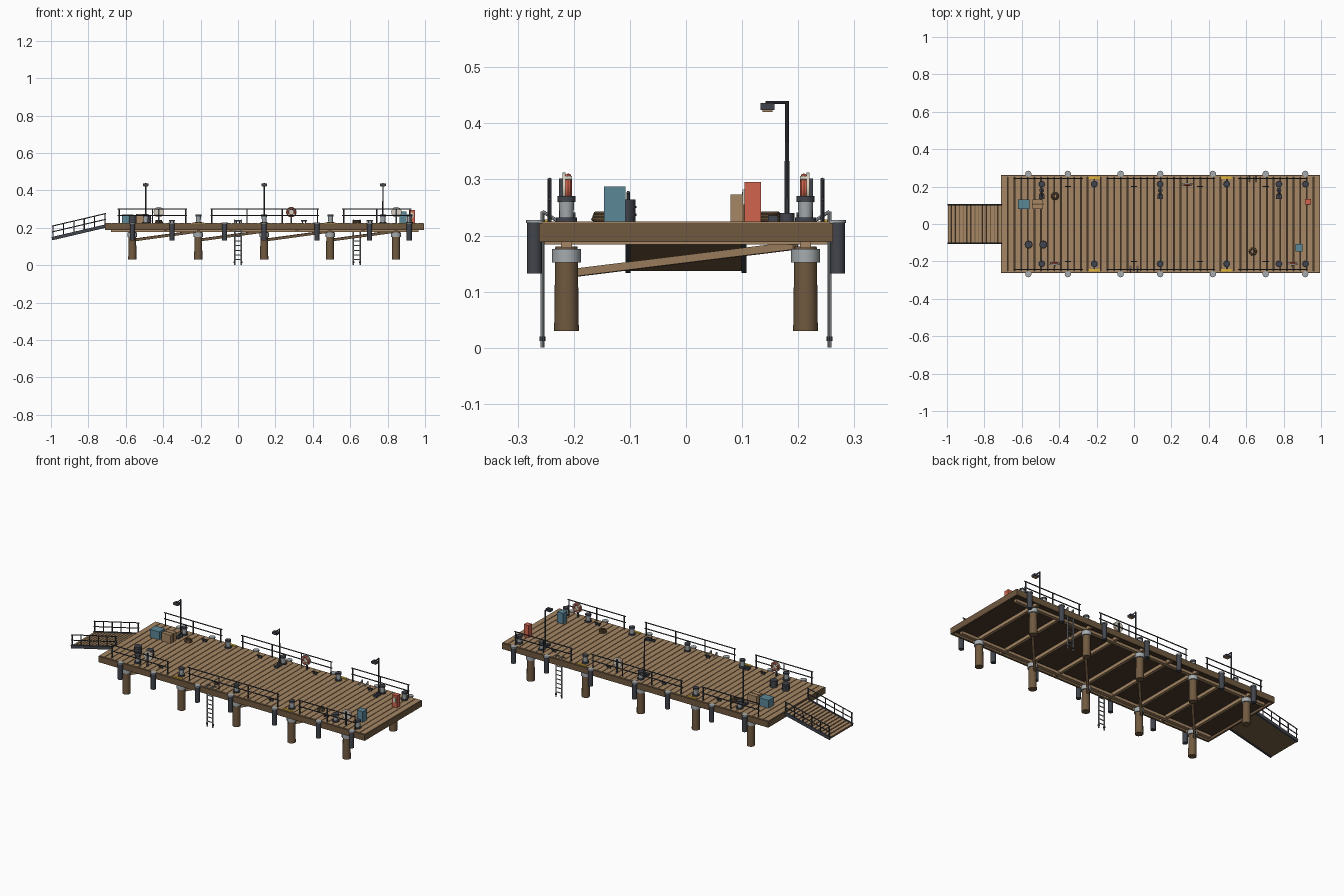
import bpy, bmesh, math
from mathutils import Vector, Matrix

if "Cube" in bpy.data.objects:
    bpy.data.objects.remove(bpy.data.objects["Cube"], do_unlink=True)


def colour(name, r, g, b):
    rgba = [(c / 255) ** 2.2 for c in (r, g, b)] + [1]
    m = bpy.data.materials.new(name)
    m.use_nodes = True
    m.diffuse_color = rgba
    m.node_tree.nodes["Principled BSDF"].inputs["Base Color"].default_value = rgba
    return m


PLANK = colour("plank tan", 164, 133, 100)
BEAM = colour("beam brown", 112, 90, 66)
UNDER = colour("shadow brown", 78, 62, 46)
STEEL = colour("dark steel", 68, 71, 78)
GALV = colour("galvanised grey", 164, 170, 173)
BLUE = colour("locker blue", 92, 134, 150)
RED = colour("safety red", 208, 100, 80)
YELLOW = colour("edge yellow", 222, 178, 58)
CREAM = colour("board cream", 214, 206, 190)


class Part:
    """One object collecting repeated primitives of a single colour."""

    def __init__(self, name, mat):
        self.name, self.mat, self.bm = name, mat, bmesh.new()

    def box(self, c, s, rot=None):
        m = Matrix.Translation(c) @ (rot or Matrix()) @ Matrix.Diagonal((*s, 1))
        bmesh.ops.create_cube(self.bm, size=1, matrix=m)
        return self

    def rod(self, a, b, r, n=8, r2=None):
        a, b = Vector(a), Vector(b)
        d = b - a
        m = Matrix.Translation((a + b) / 2) @ d.to_track_quat("Z", "Y").to_matrix().to_4x4()
        bmesh.ops.create_cone(self.bm, cap_ends=True, segments=n, radius1=r,
                              radius2=r if r2 is None else r2, depth=d.length, matrix=m)
        return self

    def post(self, x, y, z0, z1, r, n=12, r2=None):
        return self.rod((x, y, z0), (x, y, z1), r, n, r2)

    def beam(self, a, b, w, h):
        a, b = Vector(a), Vector(b)
        d = b - a
        rot = d.to_track_quat("X", "Z").to_matrix().to_4x4()
        return self.box((a + b) / 2, (d.length, w, h), rot)

    def ring(self, c, R, r, rot=Matrix(), n=20, k=8):
        grid = []
        for i in range(n):
            u = math.tau * i / n
            row = []
            for j in range(k):
                v = math.tau * j / k
                q = R + r * math.cos(v)
                p = Vector((q * math.cos(u), q * math.sin(u), r * math.sin(v)))
                row.append(self.bm.verts.new(Vector(c) + rot @ p))
            grid.append(row)
        for i in range(n):
            for j in range(k):
                a, b = grid[i], grid[(i + 1) % n]
                self.bm.faces.new((a[j], b[j], b[(j + 1) % k], a[(j + 1) % k]))
        return self

    def done(self):
        me = bpy.data.meshes.new(self.name)
        bmesh.ops.recalc_face_normals(self.bm, faces=self.bm.faces)
        self.bm.to_mesh(me)
        self.bm.free()
        me.materials.append(self.mat)
        ob = bpy.data.objects.new(self.name, me)
        bpy.context.collection.objects.link(ob)
        bpy.ops.object.select_all(action="DESELECT")
        ob.select_set(True)
        bpy.context.view_layer.objects.active = ob
        bpy.ops.object.shade_smooth_by_angle(angle=math.radians(35))


X0, X1, MID, TOP = -0.71, 0.995, 0.1425, 0.225
LEN = X1 - X0
SIDES = (-1, 1)
PILES = [-0.565 + 0.3525 * i for i in range(5)]

# Deck: planks over a dark base, with edge beams
deck = Part("deck_planks", PLANK)
count = 48
for i in range(count):
    deck.box((X0 + (i + 0.5) * LEN / count, 0, 0.22), (LEN / count - 0.004, 0.514, 0.01))
deck.done()
Part("deck_base", UNDER).box((MID, 0, 0.209), (LEN - 0.02, 0.5, 0.014)).done()
fascia = Part("edge_beams", BEAM)
for s in SIDES:
    fascia.box((MID, s * 0.257, 0.205), (LEN, 0.01, 0.034))
    fascia.box((MID + s * (LEN / 2 - 0.005), 0, 0.205), (0.01, 0.52, 0.034))
fascia.done()

# Joists, bearers and diagonal braces
frame = Part("under_frame", PLANK)
for i in range(9):
    frame.box((PILES[0] + i * 0.17625, 0, 0.193), (0.016, 0.504, 0.018))
for s in SIDES:
    frame.box((MID, s * 0.213, 0.186), (LEN - 0.06, 0.02, 0.016))
for a, b in zip(PILES, PILES[1:]):
    frame.beam((a, -0.195, 0.134), (b, 0.195, 0.182), 0.014, 0.014)
frame.done()

# Piles with collars
piles, collars = Part("piles", BEAM), Part("pile_collars", GALV)
for x in PILES:
    for s in SIDES:
        piles.post(x, s * 0.213, 0.03, 0.18, 0.022, 12, 0.02)
        collars.post(x, s * 0.213, 0.152, 0.176, 0.026)
piles.done()
collars.done()

# Fender posts with pale caps
fenders, caps = Part("fenders", STEEL), Part("fender_caps", GALV)
for k in (0, 3, 7, 10, 14, 18, 21):
    for s in SIDES:
        x = PILES[0] + k * 0.0705
        fenders.post(x, s * 0.27, 0.132, 0.224, 0.0135)
        caps.post(x, s * 0.268, 0.222, 0.228, 0.017)
fenders.done()
caps.done()

# Side railings, open at the boarding points
rails, boarding = Part("railings", STEEL), Part("boarding_edges", YELLOW)
for s in SIDES:
    y = s * 0.243
    for a, b, n in ((-0.635, -0.28, 2), (-0.14, 0.425, 3), (0.565, 0.92, 2)):
        for i in range(n + 1):
            rails.post(a + (b - a) * i / n, y, 0.22, 0.302, 0.0035, 8)
        for z in (0.265, 0.3):
            rails.rod((a - 0.008, y, z), (b + 0.008, y, z), 0.003)
    for x in (PILES[1], PILES[3]):
        boarding.box((x, s * 0.248, 0.2265), (0.06, 0.014, 0.004))
rails.done()
boarding.done()

# Mooring bollards and cleats
bollards, heads = Part("bollards", GALV), Part("bollard_heads", STEEL)
cleats = Part("cleats", STEEL)
for s in SIDES:
    for x in (-0.493, -0.212, 0.14, 0.495, 0.775, 0.917):
        heads.post(x, s * 0.213, 0.224, 0.232, 0.019)
        bollards.post(x, s * 0.213, 0.23, 0.262, 0.012, 12, 0.014)
        heads.post(x, s * 0.213, 0.26, 0.27, 0.016)
    for x in (-0.353, 0.0, 0.353, 0.705):
        cleats.box((x, s * 0.2, 0.238), (0.034, 0.007, 0.006))
        for d in SIDES:
            cleats.box((x + d * 0.008, s * 0.2, 0.23), (0.006, 0.007, 0.014))
for p in (bollards, heads, cleats):
    p.done()

# Lamp posts
lamps, lenses = Part("lamp_posts", STEEL), Part("lamp_lenses", PLANK)
for x in (-0.493, 0.14, 0.775):
    lamps.post(x, 0.18, 0.224, 0.24, 0.013)
    lamps.post(x, 0.18, 0.23, 0.44, 0.0045, 10, 0.0035)
    lamps.rod((x, 0.18, 0.437), (x, 0.142, 0.437), 0.003)
    lamps.box((x, 0.145, 0.43), (0.03, 0.025, 0.012))
    lamps.box((x, 0.155, 0.23), (0.022, 0.018, 0.012))
    lenses.box((x, 0.145, 0.4225), (0.024, 0.018, 0.004))
lamps.done()
lenses.done()

# Life rings on round boards, facing inwards
rings, bands = Part("life_rings", RED), Part("life_ring_bands", CREAM)
boards, stands = Part("life_ring_boards", CREAM), Part("life_ring_stands", STEEL)
upright = Matrix.Rotation(math.pi / 2, 4, "X")
for x, s in ((-0.423, -1), (0.285, 1), (0.847, -1)):
    y = s * 0.21
    rings.ring((x, y, 0.284), 0.02, 0.0065, upright)
    boards.rod((x, y + s * 0.005, 0.284), (x, y + s * 0.01, 0.284), 0.028, 20)
    stands.box((x, y + s * 0.013, 0.262), (0.008, 0.006, 0.08))
    for k in range(4):
        turn = Matrix.Rotation(math.pi / 4 + k * math.pi / 2, 4, "Y")
        c = Vector((x, y, 0.284)) + turn @ Vector((0.02, 0, 0))
        bands.box(c, (0.0145, 0.0145, 0.007), turn)
for p in (rings, bands, boards, stands):
    p.done()

# Ladders down to the water
ladder, feet = Part("ladders", GALV), Part("ladder_feet", STEEL)
for x, s in ((0, -1), (0.635, 1)):
    y = s * 0.256
    for d in SIDES:
        ladder.post(x + d * 0.018, y, 0, 0.243, 0.0035, 8)
        feet.post(x + d * 0.018, y, 0.012, 0.02, 0.0055, 8)
        ladder.rod((x + d * 0.018, y, 0.243), (x + d * 0.018, y - s * 0.03, 0.224), 0.003)
    for i in range(8):
        z = 0.03 + i * 0.025
        ladder.rod((x - 0.018, y, z), (x + 0.018, y, z), 0.0028)
ladder.done()
feet.done()

# Sloping gangway with planks, stringers and handrails
lo, hi = Vector((-0.995, 0, 0.142)), Vector((-0.705, 0, 0.21))
treads, stringers = Part("gangway_planks", PLANK), Part("gangway_stringers", STEEL)
hand, tray = Part("gangway_rails", STEEL), Part("gangway_base", BEAM)
slope = (hi - lo).to_track_quat("X", "Z").to_matrix().to_4x4()
tray.beam(lo - Vector((0, 0, 0.003)), hi - Vector((0, 0, 0.003)), 0.2, 0.004)
for i in range(14):
    treads.box(lo.lerp(hi, (i + 0.5) / 14) + Vector((0, 0, 0.002)), (0.0165, 0.198, 0.006), slope)
for s in SIDES:
    side = Vector((0, s * 0.103, 0))
    stringers.beam(lo + side, hi + side, 0.009, 0.018)
    for h in (0.036, 0.067):
        up = side + Vector((0, 0, h))
        hand.rod(lo + up, hi + up, 0.0028)
    for i in range(6):
        p = lo.lerp(hi, 0.02 + i * 0.192) + side
        hand.rod(p, p + Vector((0, 0, 0.068)), 0.003)
for p in (treads, stringers, hand, tray):
    p.done()

# Lockers, crates, drums and rope coils on the deck
blue = Part("blue_lockers", BLUE)
blue.box((-0.59, 0.105, 0.246), (0.058, 0.048, 0.044)).box((-0.59, 0.105, 0.27), (0.062, 0.052, 0.005))
blue.box((0.882, -0.127, 0.255), (0.038, 0.038, 0.064)).done()
Part("wood_crate", PLANK).box((-0.515, 0.105, 0.248), (0.058, 0.052, 0.05)).done()
Part("crate_straps", BEAM).box((-0.515, 0.105, 0.248), (0.06, 0.008, 0.052)).done()
Part("red_cabinet", RED).box((0.93, 0.119, 0.26), (0.03, 0.03, 0.07)).done()
Part("cabinet_panel", CREAM).box((0.93, 0.103, 0.268), (0.018, 0.004, 0.028)).done()
drums = Part("drums", STEEL)
for x in (-0.563, -0.485):
    drums.post(x, -0.11, 0.224, 0.264, 0.02, 16)
    for z in (0.237, 0.251):
        drums.post(x, -0.11, z - 0.002, z + 0.002, 0.0215, 16)
drums.done()
coils = Part("rope_coils", BEAM)
for x, y in ((-0.423, 0.15), (0.635, -0.147)):
    for k in range(3):
        coils.ring((x, y, 0.229 + k * 0.005), 0.018 - k * 0.002, 0.004)
coils.done()
